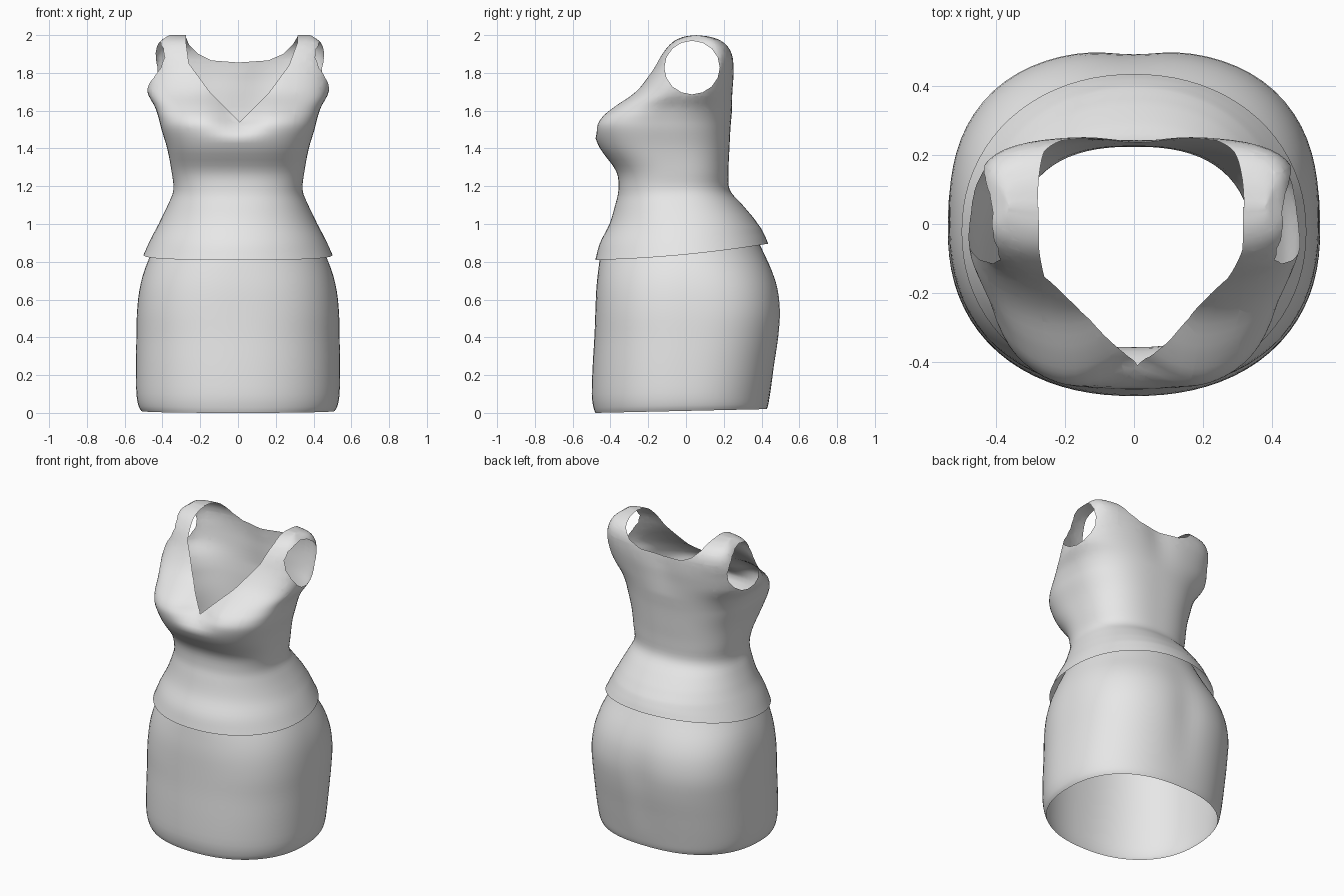
import bpy, bmesh, math
from mathutils import Vector

if "Cube" in bpy.data.objects:
    bpy.data.objects.remove(bpy.data.objects["Cube"])

COLS = 80

fabric = bpy.data.materials.new("light_grey_fabric")
fabric.diffuse_color = (0.8, 0.8, 0.8, 1)
fabric.use_nodes = True
fabric.node_tree.nodes["Principled BSDF"].inputs["Base Color"].default_value = fabric.diffuse_color


def clamp(v):
    return max(0.0, min(1.0, v))


def smooth_rows(rows, steps):
    """Catmull-Rom interpolation through the cross-section rows."""
    rows = [Vector(r) for r in rows]
    out = []
    for i in range(len(rows) - 1):
        p1, p2 = rows[i], rows[i + 1]
        p0 = rows[i - 1] if i else p1 * 2 - p2
        p3 = rows[i + 2] if i + 2 < len(rows) else p2 * 2 - p1
        for k in range(steps):
            t = k / steps
            out.append(0.5 * (2 * p1 + (p2 - p0) * t
                              + (2 * p0 - 5 * p1 + 4 * p2 - p3) * t * t
                              + (3 * p1 - p0 - 3 * p2 + p3) * t ** 3))
    return out + [rows[-1]]


def loft(rows, steps, shape, back_square=0.0):
    """Open tube through superellipse rings: height, half width, front, back, squareness."""
    bm = bmesh.new()
    rings = []
    for z, a, yf, yb, n in smooth_rows(rows, steps):
        yc, d = (yf + yb) / 2, (yb - yf) / 2
        ring = []
        for i in range(COLS):
            ang = 2 * math.pi * i / COLS
            c, s = math.cos(ang), math.sin(ang)
            m = n + back_square * (1 if s > 0 else -1)
            r = (abs(c) ** m + abs(s) ** m) ** (-1 / m)
            ring.append(bm.verts.new(shape(a * r * c, yc + d * r * s, z, s)))
        rings.append(ring)
    for lo, hi in zip(rings, rings[1:]):
        for i in range(COLS):
            j = (i + 1) % COLS
            bm.faces.new((lo[i], lo[j], hi[j], hi[i]))
    return bm


def cut_hole(bm, poly, axis, region):
    """Cut a convex opening (counter-clockwise outline) through faces in a region."""
    u, v = (0, 2) if axis == 'Y' else (1, 2)
    planes = []
    for p, q in zip(poly, poly[1:] + poly[:1]):
        co, no = Vector(), Vector()
        co[u], co[v] = p
        no[u], no[v] = q[1] - p[1], p[0] - q[0]
        planes.append((co, no.normalized()))
    for co, no in planes:
        faces = [f for f in bm.faces if region(f.calc_center_median())]
        geom = set(faces)
        for f in faces:
            geom.update(f.edges)
            geom.update(f.verts)
        bmesh.ops.bisect_plane(bm, geom=list(geom), dist=1e-5, plane_co=co, plane_no=no)
    dead = []
    for f in bm.faces:
        m = f.calc_center_median()
        if region(m) and all((m - co).dot(no) < 0 for co, no in planes):
            dead.append(f)
    bmesh.ops.delete(bm, geom=dead, context='FACES')


def finish(bm, name):
    me = bpy.data.meshes.new(name)
    bm.to_mesh(me)
    bm.free()
    me.materials.append(fabric)
    for p in me.polygons:
        p.use_smooth = True
    ob = bpy.data.objects.new(name, me)
    bpy.context.collection.objects.link(ob)
    return ob


# Skirt: fitted tube, hem a little higher at the back
def skirt_shape(x, y, z, s):
    if s > 0:
        y -= 0.014 * math.exp(-(x / 0.1) ** 2) * clamp(1 - abs(z - 0.5) / 0.4)
    return x, y, z + 0.02 * clamp((y + 0.48) / 0.9) * clamp(1 - z / 0.2)


skirt_rows = [
    (0.00, 0.512, -0.480, 0.428, 2.3),
    (0.03, 0.527, -0.490, 0.436, 2.3),
    (0.10, 0.538, -0.499, 0.447, 2.3),
    (0.25, 0.540, -0.494, 0.470, 2.35),
    (0.40, 0.538, -0.485, 0.495, 2.4),
    (0.53, 0.535, -0.480, 0.505, 2.45),
    (0.65, 0.522, -0.475, 0.492, 2.4),
    (0.75, 0.497, -0.465, 0.460, 2.3),
    (0.85, 0.457, -0.450, 0.412, 2.15),
    (0.93, 0.420, -0.420, 0.370, 2.1),
    (1.00, 0.385, -0.385, 0.335, 2.1),
]
finish(loft(skirt_rows, 3, skirt_shape, 0.08), "skirt")


# Bodice with flared peplum: hem rises to the back, soft dips at bust and back centre
def bodice_shape(x, y, z, s):
    if s < 0:
        y += 0.085 * math.exp(-(x / 0.12) ** 2) * clamp((z - 1.46) / 0.09) * clamp((1.9 - z) / 0.2)
    else:
        y -= 0.018 * math.exp(-(x / 0.1) ** 2) * clamp((z - 1.6) / 0.2) * clamp((2.0 - z) / 0.1)
    t = clamp((y + 0.48) / 0.91)
    lift = (0.02 * t + 0.065 * t * t) * clamp((1.0 - z) / 0.19)
    return x + 0.01 * clamp((z - 1.7) / 0.1), y, z + lift


bodice_rows = [
    (0.81, 0.500, -0.480, 0.435, 2.1),
    (0.90, 0.465, -0.455, 0.415, 2.1),
    (1.00, 0.420, -0.405, 0.380, 2.15),
    (1.10, 0.372, -0.375, 0.300, 2.25),
    (1.18, 0.342, -0.358, 0.232, 2.4),
    (1.28, 0.352, -0.370, 0.225, 2.5),
    (1.40, 0.375, -0.455, 0.230, 2.6),
    (1.50, 0.405, -0.490, 0.235, 2.65),
    (1.56, 0.420, -0.472, 0.240, 2.65),
    (1.62, 0.440, -0.400, 0.245, 2.65),
    (1.70, 0.480, -0.280, 0.250, 2.7),
    (1.80, 0.480, -0.195, 0.256, 3.0),
    (1.90, 0.455, -0.132, 0.245, 4.0),
    (1.96, 0.428, -0.080, 0.205, 4.5),
    (1.99, 0.390, -0.020, 0.135, 5.0),
    (2.00, 0.370, 0.050, 0.050, 5.0),
]
bodice = loft(bodice_rows, 4, bodice_shape)
bmesh.ops.remove_doubles(bodice, verts=bodice.verts, dist=0.0005)

# V neckline in front, shallow scoop behind
cut_hole(bodice, [(0.01, 1.54), (0.16, 1.69), (0.27, 1.84), (0.315, 1.96), (0.32, 2.1),
                  (-0.28, 2.1), (-0.275, 1.96), (-0.26, 1.85), (-0.15, 1.70)],
         'Y', lambda m: m.y < 0.05 and m.z > 1.5 and abs(m.x) < 0.4)
cut_hole(bodice, [(-0.14, 1.866), (0.0, 1.855), (0.16, 1.866), (0.24, 1.90), (0.29, 1.95),
                  (0.32, 2.0), (0.32, 2.1), (-0.28, 2.1), (-0.28, 2.0), (-0.26, 1.95),
                  (-0.21, 1.90)],
         'Y', lambda m: m.y >= 0.05 and m.z > 1.8 and abs(m.x) < 0.4)

# Round armholes on both sides
ring = [(0.032 + 0.147 * math.cos(k * math.pi / 8), 1.828 + 0.142 * math.sin(k * math.pi / 8))
        for k in range(16)]
for side in (-1, 1):
    cut_hole(bodice, ring, 'X',
             lambda m: m.x * side > 0.34 and m.z > 1.6 and -0.2 < m.y < 0.25)
finish(bodice, "bodice_with_peplum")
